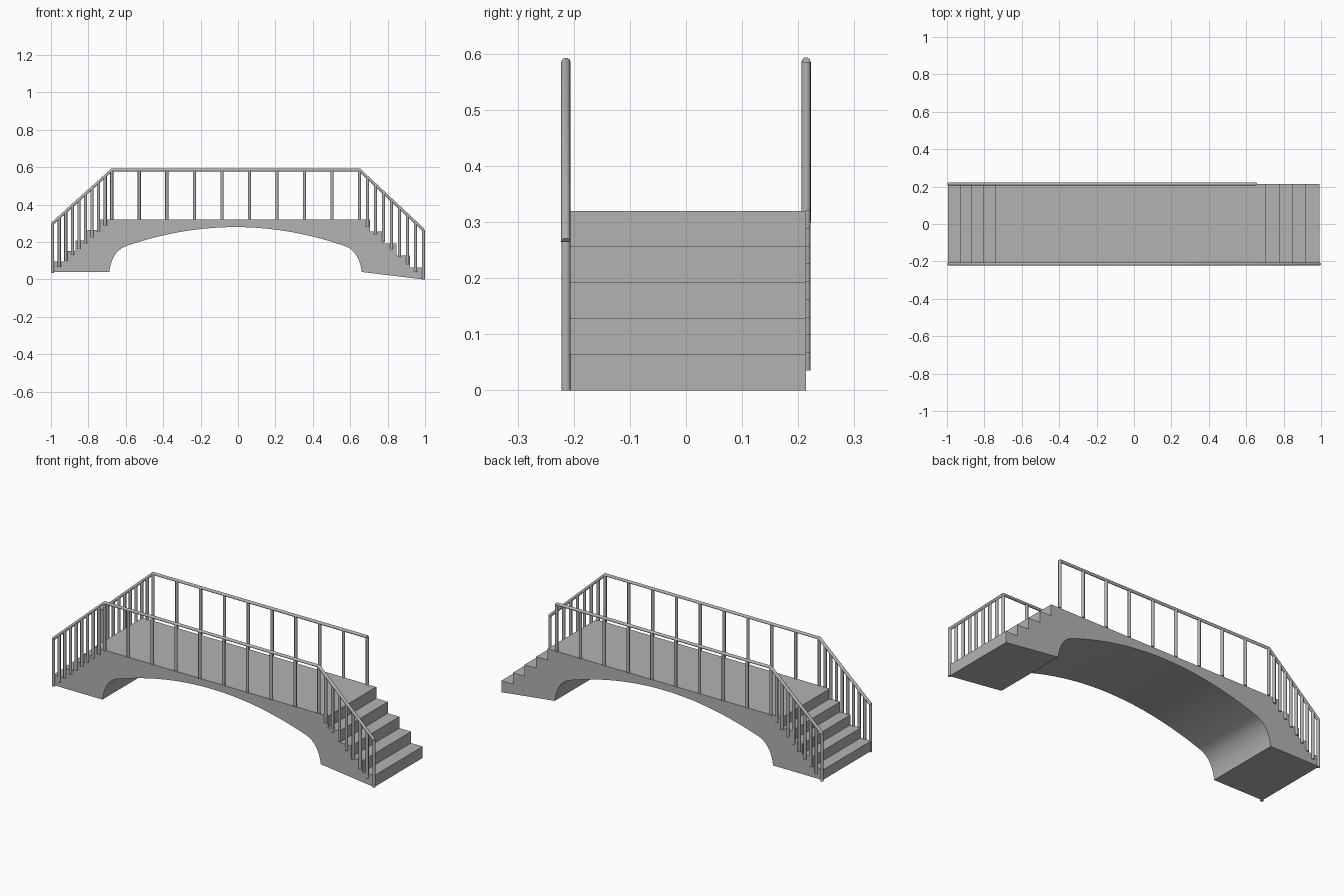
import bpy
import bmesh
from mathutils import Vector

if "Cube" in bpy.data.objects:
    bpy.data.objects.remove(bpy.data.objects["Cube"], do_unlink=True)

# One concrete grey for everything
GREY = (0.45, 0.45, 0.45, 1)
concrete = bpy.data.materials.new("concrete_grey")
concrete.use_nodes = True
concrete.diffuse_color = GREY
concrete.node_tree.nodes["Principled BSDF"].inputs["Base Color"].default_value = GREY

HALF_WIDTH = 0.214
DECK = 0.32
RADIUS = 0.0085


def finish(name, bm, angle):
    bmesh.ops.recalc_face_normals(bm, faces=bm.faces)
    mesh = bpy.data.meshes.new(name)
    bm.to_mesh(mesh)
    bm.free()
    mesh.materials.append(concrete)
    obj = bpy.data.objects.new(name, mesh)
    bpy.context.collection.objects.link(obj)
    bpy.ops.object.select_all(action='DESELECT')
    obj.select_set(True)
    bpy.context.view_layer.objects.active = obj
    bpy.ops.object.shade_smooth_by_angle(angle=angle)
    return obj


def stairs(x_end, x_top, z_base, count=5):
    """Profile points climbing from the outer end to the deck."""
    points = []
    for i in range(count):
        x = x_end + (x_top - x_end) * i / (count - 1)
        points += [(x, z_base + (DECK - z_base) * k / count) for k in (i, i + 1)]
    return points


def arch(centre=-0.0135, steps=10):
    """Shallow vault with tightly rounded haunches, from left to right."""
    def haunch(t):
        a, b, c = Vector((0.675, 0.04)), Vector((0.66, 0.155)), Vector((0.58, 0.18))
        return a * (1 - t) ** 2 + b * 2 * t * (1 - t) + c * t ** 2
    half = [haunch(i / steps) for i in range(steps)]
    half += [Vector((0.58 * s, 0.28 - 0.1 * s * s))
             for s in (1 - i / steps for i in range(steps + 1))]
    left = [(centre - p.x, p.y) for p in half]
    right = [(centre + p.x, p.y) for p in reversed(half[:-1])]
    return left + right


# Bridge body: side profile extruded across the width
profile = stairs(-0.995, -0.74, 0.04)
profile += reversed(stairs(0.992, 0.705, 0.0))
profile += reversed(arch())
bm = bmesh.new()
side = bm.faces.new([bm.verts.new((x, -HALF_WIDTH, z)) for x, z in profile])
extruded = bmesh.ops.extrude_face_region(bm, geom=[side])
bmesh.ops.translate(bm, vec=(0, 2 * HALF_WIDTH, 0),
                    verts=[v for v in extruded["geom"] if isinstance(v, bmesh.types.BMVert)])
finish("bridge_body", bm, 0.45)


def tube(name, paths, y):
    """Round bars along poly paths in the plane of one railing."""
    curve = bpy.data.curves.new(name, 'CURVE')
    curve.dimensions = '3D'
    curve.bevel_depth = RADIUS
    curve.bevel_resolution = 3
    curve.use_fill_caps = True
    for path in paths:
        spline = curve.splines.new('POLY')
        spline.points.add(len(path) - 1)
        for point, (x, z) in zip(spline.points, path):
            point.co = (x, y, z, 1)
    curve.materials.append(concrete)
    obj = bpy.data.objects.new(name, curve)
    bpy.context.collection.objects.link(obj)


LOW_LEFT, HIGH_LEFT = Vector((-0.991, 0.3)), Vector((-0.675, 0.585))
HIGH_RIGHT, LOW_RIGHT = Vector((0.65, 0.585)), Vector((0.991, 0.265))
POST = 0.265


def posts(start, end, count):
    tops = [start.lerp(end, i / count) for i in range(count + 1)]
    return [[(p.x, p.y - POST), (p.x, p.y)] for p in tops]


# Railings: the back one stops at the top of the left stairs
rail = [LOW_LEFT, HIGH_LEFT, HIGH_RIGHT]
uprights = posts(LOW_LEFT, HIGH_LEFT, 9) + posts(HIGH_LEFT, HIGH_RIGHT, 9)[1:]
stair_uprights = posts(HIGH_RIGHT, LOW_RIGHT, 8)[1:]

tube("back_handrail", [rail], HALF_WIDTH)
tube("back_posts", uprights, HALF_WIDTH)
tube("front_handrail", [rail + [LOW_RIGHT]], -HALF_WIDTH)
tube("front_posts", uprights + stair_uprights, -HALF_WIDTH)
